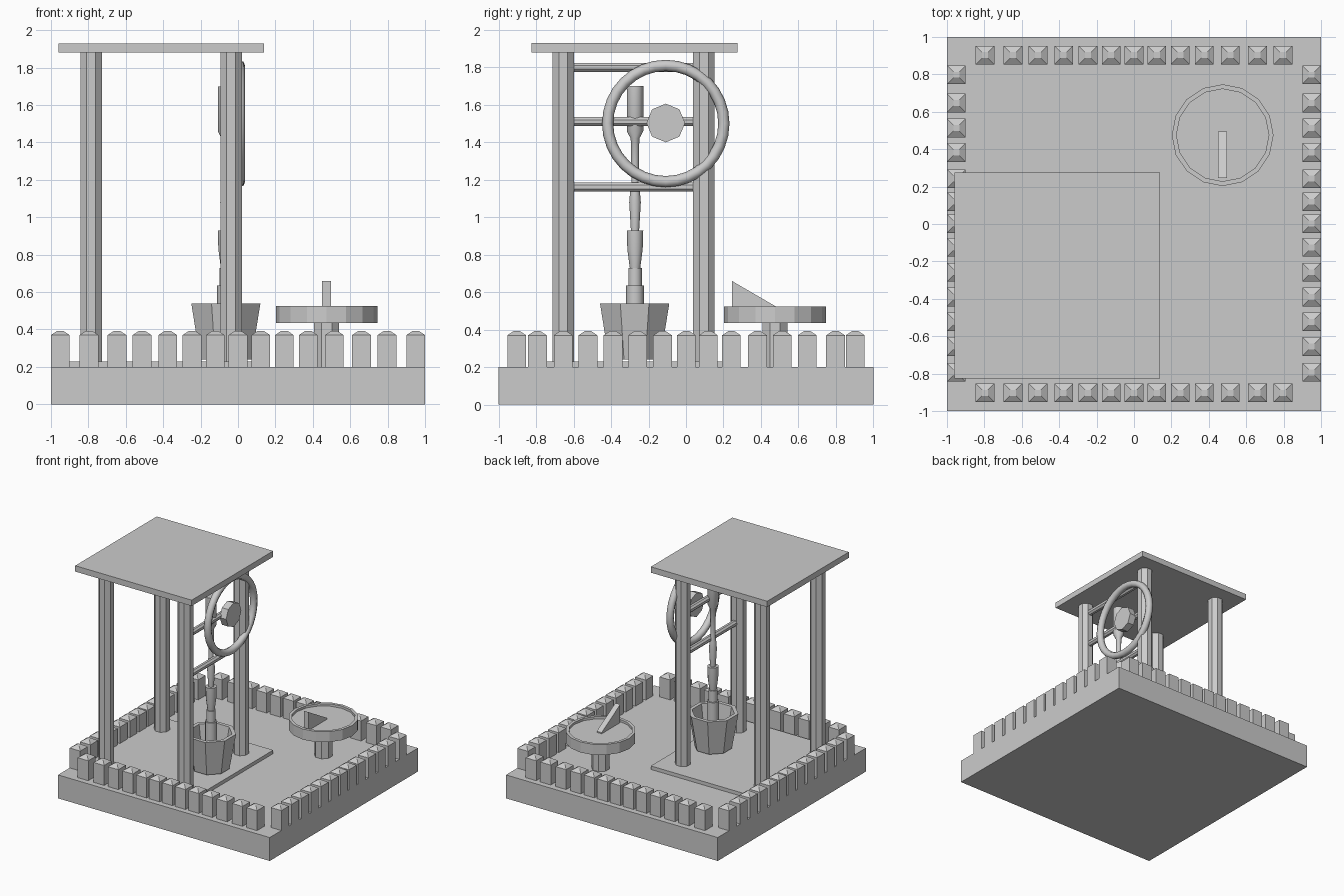
import bpy, bmesh, math
from mathutils import Matrix

if "Cube" in bpy.data.objects:
    bpy.data.objects.remove(bpy.data.objects["Cube"])

stone = bpy.data.materials.new("plain_grey")
stone.diffuse_color = (0.6, 0.6, 0.6, 1)
stone.use_nodes = True
stone.node_tree.nodes["Principled BSDF"].inputs["Base Color"].default_value = stone.diffuse_color


def finish(bm, name, smooth=None):
    bmesh.ops.recalc_face_normals(bm, faces=bm.faces)
    me = bpy.data.meshes.new(name)
    bm.to_mesh(me)
    bm.free()
    ob = bpy.data.objects.new(name, me)
    bpy.context.collection.objects.link(ob)
    me.materials.append(stone)
    if smooth:
        bpy.ops.object.select_all(action='DESELECT')
        ob.select_set(True)
        bpy.context.view_layer.objects.active = ob
        bpy.ops.object.shade_smooth_by_angle(angle=math.radians(smooth))
    return ob


def box(name, x0, x1, y0, y1, z0, z1):
    bm = bmesh.new()
    m = Matrix.Translation(((x0 + x1) / 2, (y0 + y1) / 2, (z0 + z1) / 2))
    bmesh.ops.create_cube(bm, size=1, matrix=m @ Matrix.Diagonal((x1 - x0, y1 - y0, z1 - z0, 1)))
    return finish(bm, name)


def lathe(name, profile, n, loc, turn=None, rot=0.0, closed=False, smooth=None):
    """Revolve (radius, height) points around z, then turn and move."""
    bm = bmesh.new()
    rings = []
    for r, z in profile:
        rings.append([bm.verts.new((r * math.cos(rot + 2 * math.pi * i / n),
                                    r * math.sin(rot + 2 * math.pi * i / n), z)) for i in range(n)])
    pairs = list(zip(rings, rings[1:]))
    if closed:
        pairs.append((rings[-1], rings[0]))
    for a, b in pairs:
        for i in range(n):
            j = (i + 1) % n
            bm.faces.new((a[i], a[j], b[j], b[i]))
    if not closed:
        bm.faces.new(rings[0])
        bm.faces.new(rings[-1])
    bm.transform(Matrix.Translation(loc) @ (turn or Matrix()))
    return finish(bm, name, smooth)


TO_X = Matrix.Rotation(math.pi / 2, 4, 'Y')
TO_Y = Matrix.Rotation(-math.pi / 2, 4, 'X')
FLAT8 = math.pi / 8

# Ground block, shelter floor and roof
box("ground_block", -1, 1, -1, 1, 0, 0.2)
box("shelter_floor", -0.96, 0.14, -0.825, 0.275, 0.2, 0.23)
box("shelter_roof", -0.96, 0.14, -0.825, 0.275, 1.88, 1.93)

# Four shelter posts
for x in (-0.785, -0.037):
    for y in (-0.655, 0.095):
        lathe("shelter_post", [(0.062, 0.22), (0.062, 1.885)], 8, (x, y, 0), rot=FLAT8)

# Three crossbars between the right-hand posts
for z in (1.8, 1.51, 1.162):
    lathe("crossbar", [(0.026, -0.65), (0.026, 0.09)], 8, (-0.037, 0, z), TO_Y, FLAT8)

# Wheel ring and hub
ring = [(0.31 + 0.03 * math.cos(a * math.pi / 4), 0.03 * math.sin(a * math.pi / 4)) for a in range(8)]
lathe("wheel_ring", ring, 32, (0.008, -0.108, 1.5), TO_X, closed=True, smooth=50)
lathe("wheel_hub", [(0.103, -0.03), (0.103, 0.03)], 8, (0.005, -0.108, 1.503), TO_X)

# Hanging stepped pole
pole = [(0.047, 0.28), (0.047, 0.635), (0.036, 0.635), (0.036, 0.73), (0.028, 0.73),
        (0.041, 0.83), (0.044, 0.93), (0.022, 0.93), (0.031, 1.08), (0.026, 1.14),
        (0.019, 1.19), (0.023, 1.42), (0.044, 1.46), (0.044, 1.7)]
lathe("hanging_pole", pole, 12, (-0.064, -0.272, 0), smooth=35)

# Open bucket
lathe("bucket", [(0.148, 0.24), (0.2, 0.54), (0.168, 0.54), (0.125, 0.28)],
      8, (-0.065, -0.274, 0), rot=FLAT8)

# Sundial: pedestal, rimmed dish and wedge pointer
lathe("sundial_pedestal", [(0.072, 0.2), (0.072, 0.45)], 8, (0.474, 0.475, 0), rot=FLAT8)
lathe("sundial_dish", [(0.272, 0.435), (0.272, 0.525), (0.247, 0.525), (0.247, 0.505)],
      16, (0.474, 0.475, 0))
bm = bmesh.new()
side = bm.faces.new([bm.verts.new((0.45, y, z)) for y, z in
                     ((0.245, 0.5), (0.495, 0.5), (0.495, 0.515), (0.245, 0.66))])
ext = bmesh.ops.extrude_face_region(bm, geom=[side], use_keep_orig=True)
bmesh.ops.translate(bm, verts=[v for v in ext["geom"] if isinstance(v, bmesh.types.BMVert)],
                    vec=(0.046, 0, 0))
finish(bm, "sundial_pointer")

# Fence stubs with bevelled tops along all four edges
q = math.sqrt(2)
stub = [(0.05 * q, 0.2), (0.05 * q, 0.37), (0.016 * q, 0.393)]
row = (-0.797, -0.647, -0.513, -0.376, -0.246, -0.122, 0,
       0.122, 0.248, 0.376, 0.515, 0.66, 0.797)
col = (-0.793, -0.655, -0.523, -0.39, -0.258, -0.125, 0.002,
       0.119, 0.242, 0.382, 0.513, 0.647, 0.798)
for s in (-1, 1):
    for x in row:
        lathe("fence_stub", stub, 4, (x, s * 0.903, 0), rot=math.pi / 4)
    for y in col:
        lathe("fence_stub", stub, 4, (s * 0.95, y, 0), rot=math.pi / 4)
